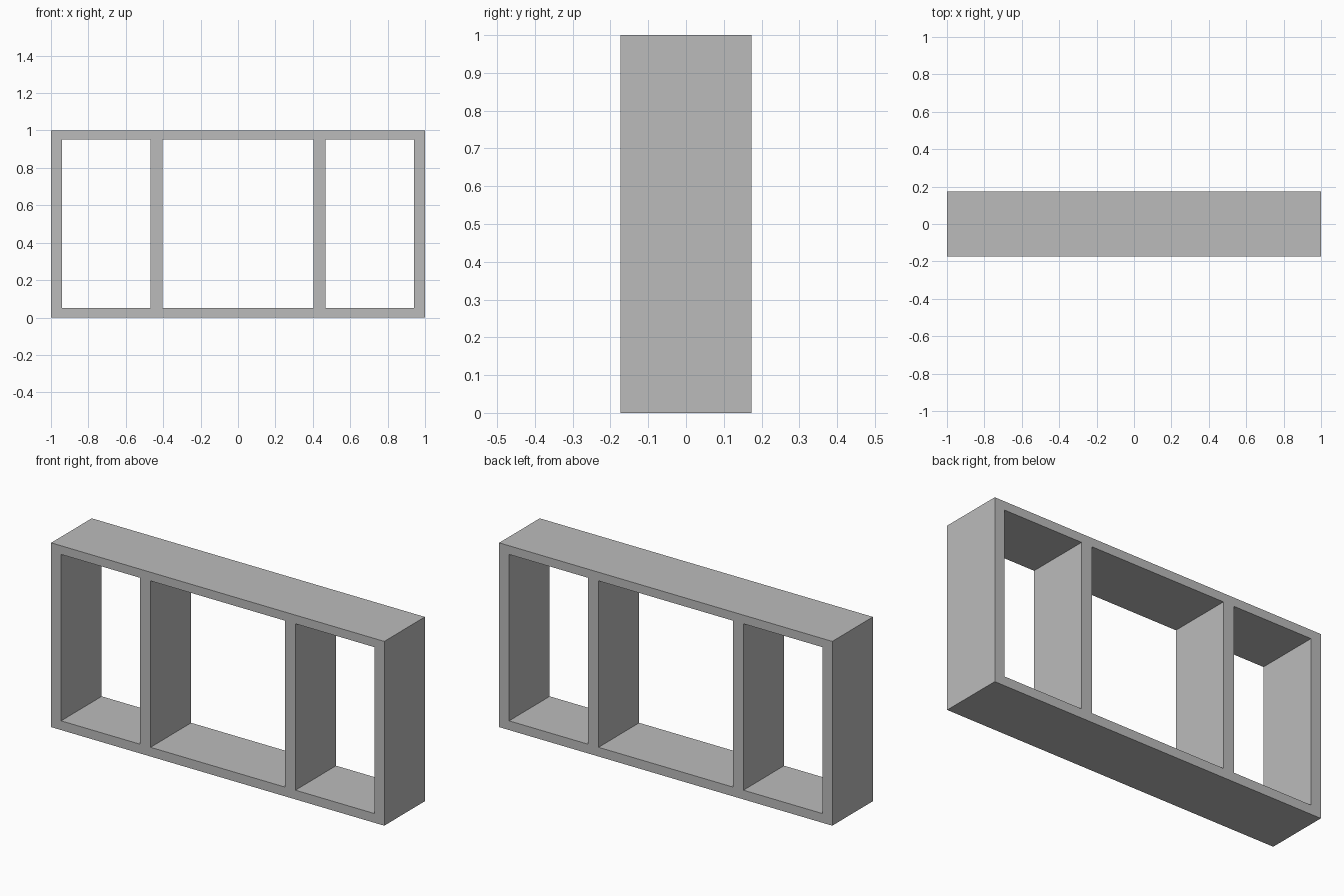
import bpy
import bmesh

cube = bpy.data.objects.get("Cube")
if cube:
    bpy.data.objects.remove(cube, do_unlink=True)

DEPTH = 0.348
HALF = [0.403, 0.467, 0.94, 1.0]             # divider and side board edges
XS = [-x for x in reversed(HALF)] + HALF
ZS = [0.0, 0.05, 0.953, 1.0]                 # bottom and top board edges

# Plain grey material
grey = bpy.data.materials.new("plain grey")
grey.use_nodes = True
colour = (0.5, 0.5, 0.5, 1.0)
grey.diffuse_color = colour
grey.node_tree.nodes["Principled BSDF"].inputs["Base Color"].default_value = colour

# Front profile of the frame: fill every cell except the three openings
bm = bmesh.new()
grid = [[bm.verts.new((x, -DEPTH / 2, z)) for z in ZS] for x in XS]
for i in range(len(XS) - 1):
    for j in range(len(ZS) - 1):
        is_opening = j == 1 and i % 2 == 1
        if not is_opening:
            bm.faces.new((grid[i][j], grid[i + 1][j],
                          grid[i + 1][j + 1], grid[i][j + 1]))

# Push the profile back to full depth, keeping the front faces
front = list(bm.faces)
result = bmesh.ops.extrude_face_region(bm, geom=front, use_keep_orig=True)
back = [v for v in result["geom"] if isinstance(v, bmesh.types.BMVert)]
bmesh.ops.translate(bm, verts=back, vec=(0, DEPTH, 0))
bmesh.ops.recalc_face_normals(bm, faces=bm.faces)

mesh = bpy.data.meshes.new("shelf_frame")
bm.to_mesh(mesh)
bm.free()
mesh.materials.append(grey)
frame = bpy.data.objects.new("shelf_frame", mesh)
bpy.context.collection.objects.link(frame)
